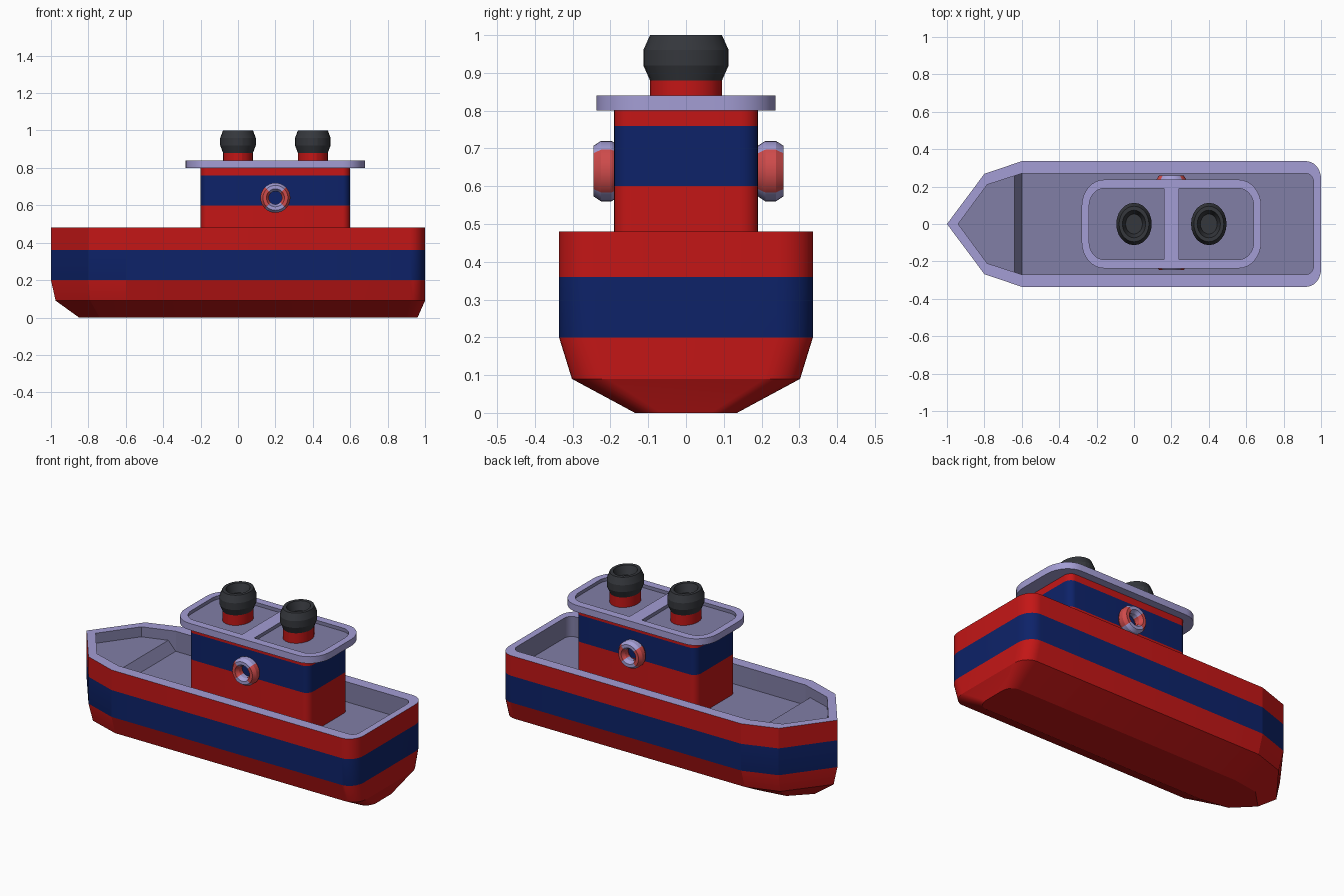
import bpy, bmesh, math
from math import sin, cos, pi

if "Cube" in bpy.data.objects:
    bpy.data.objects.remove(bpy.data.objects["Cube"])


def material(name, rgb):
    m = bpy.data.materials.new(name)
    m.diffuse_color = (*rgb, 1)
    m.use_nodes = True
    m.node_tree.nodes["Principled BSDF"].inputs["Base Color"].default_value = m.diffuse_color
    return m


RED = material("red", (0.55, 0.008, 0.008))
NAVY = material("navy", (0.004, 0.016, 0.14))
LILAC = material("lilac", (0.37, 0.34, 0.66))
DECK = material("deck_grey", (0.22, 0.21, 0.38))
DARK = material("charcoal", (0.035, 0.038, 0.045))
CORAL = material("coral", (0.62, 0.07, 0.07))


def arc(cx, cy, rx, ry, a0, a1, n=8):
    """Points on an elliptical arc, angles in degrees."""
    return [(cx + rx * cos(math.radians(a0 + (a1 - a0) * i / n)),
             cy + ry * sin(math.radians(a0 + (a1 - a0) * i / n))) for i in range(n + 1)]


def mirrored(half):
    """Close a half outline (y >= 0) across the x axis."""
    return half + [(x, -y) for x, y in reversed(half) if y > 1e-6]


def at(loop, z):
    return [(x, y, z) for x, y in loop]


def loft(name, loops, mats, caps=(None, None), closed=False, drop=None, origin=(0, 0, 0)):
    """Skin equal-length loops; mats gives one material per band."""
    bm = bmesh.new()
    palette = []

    def paint(face, m):
        if m not in palette:
            palette.append(m)
        face.material_index = palette.index(m)

    rings = [[bm.verts.new(p) for p in loop] for loop in loops]
    n = len(rings[0])
    for k in range(len(rings) if closed else len(rings) - 1):
        a, b = rings[k], rings[(k + 1) % len(rings)]
        for i in range(n):
            j = (i + 1) % n
            paint(bm.faces.new((a[i], a[j], b[j], b[i])), mats[k])
    for ring, m in zip((rings[0], rings[-1]), caps):
        if m:
            paint(bm.faces.new(ring), m)
    bmesh.ops.recalc_face_normals(bm, faces=bm.faces)
    if drop:
        bmesh.ops.delete(bm, geom=[f for f in bm.faces if drop(f)], context='FACES')
    me = bpy.data.meshes.new(name)
    bm.to_mesh(me)
    bm.free()
    for m in palette:
        me.materials.append(m)
    ob = bpy.data.objects.new(name, me)
    ob.location = origin
    bpy.context.collection.objects.link(ob)
    return ob


def hull_outline(tip, shoulder, side, stern, rx, ry):
    y = side[1]
    return mirrored([(tip, 0), shoulder, side] + arc(stern - rx, y - ry, rx, ry, 90, 0))


# Hull: keel, bilge, striped sides, rim, inner wall and deck
keel = hull_outline(-0.85, (-0.74, 0.11), (-0.58, 0.135), 0.96, 0.06, 0.07)
bilge = hull_outline(-0.975, (-0.79, 0.24), (-0.6, 0.302), 1.0, 0.08, 0.095)
side = hull_outline(-1.0, (-0.8, 0.268), (-0.6, 0.336), 1.0, 0.08, 0.095)
inner = hull_outline(-0.94, (-0.785, 0.21), (-0.6, 0.27), 0.96, 0.04, 0.048)
loft("hull",
     [at(keel, 0), at(bilge, 0.09), at(side, 0.2), at(side, 0.36), at(side, 0.48),
      at(inner, 0.48), at(inner, 0.36)],
     [RED, RED, NAVY, RED, LILAC, DECK], caps=(RED, DECK))

# Raised bow deck with a short ramp aft
bow_top = mirrored([(-0.94, 0), (-0.785, 0.21), (-0.64, 0.257)])
bow_foot = mirrored([(-0.94, 0), (-0.785, 0.21), (-0.6, 0.27)])
loft("bow_deck", [at(bow_foot, 0.36), at(bow_top, 0.42)], [DECK], caps=(None, DECK))

# Cabin with navy band
cabin = mirrored(arc(-0.16, 0.142, 0.04, 0.048, 180, 90) + arc(0.56, 0.142, 0.04, 0.048, 90, 0))
loft("cabin", [at(cabin, z) for z in (0.36, 0.6, 0.76, 0.8)], [RED, NAVY, RED],
     caps=(RED, RED))

# Roof: one tray, mirrored about its centre line
outer = mirrored([(0, 0.237)] + arc(0.36, 0.095, 0.12, 0.142, 90, 0))
tray = mirrored([(0.04, 0.19)] + arc(0.36, 0.095, 0.08, 0.095, 90, 0))
roof = loft("roof", [at(outer, 0.8), at(outer, 0.84), at(tray, 0.84), at(tray, 0.82)],
            [LILAC, LILAC, DECK], caps=(LILAC, DECK), origin=(0.2, 0, 0),
            drop=lambda f: all(abs(v.co.x) < 1e-6 for v in f.verts))
roof.modifiers.new("Mirror", 'MIRROR')

# Funnels: red collar, bulging dark top, hollow mouth
profile = [(0.08, 0.82), (0.08, 0.88), (0.095, 0.92), (0.095, 0.96), (0.08, 1.0),
           (0.062, 1.0), (0.045, 0.95)]
for name, x in (("front_funnel", 0.0), ("rear_funnel", 0.4)):
    rings = [[(r * cos(2 * pi * i / 24), 1.19 * r * sin(2 * pi * i / 24), z)
              for i in range(24)] for r, z in profile]
    loft(name, rings, [RED] + [DARK] * 5, caps=(RED, DARK), origin=(x, 0, 0))

# Life rings on both cabin sides, octagonal section, four colour quarters
N = 32
k = 1 / cos(pi / 8)
section = [(0.0575 + 0.0225 * k * cos(pi / 8 + i * pi / 4),
            0.034 * k * sin(pi / 8 + i * pi / 4)) for i in range(8)]
for name, y in (("front_life_ring", -0.211), ("back_life_ring", 0.224)):
    rings = [[(r * cos(2 * pi * i / N), d, r * sin(2 * pi * i / N)) for r, d in section]
             for i in range(N)]
    mats = [LILAC if abs(sin(2 * pi * (i + 0.5) / N)) > 0.7071 else CORAL for i in range(N)]
    loft(name, rings, mats, closed=True, origin=(0.2, y, 0.64))

# Smooth the rounded corners, keep the facets crisp
bpy.ops.object.select_all(action='SELECT')
bpy.context.view_layer.objects.active = roof
bpy.ops.object.shade_smooth_by_angle(angle=math.radians(17))
